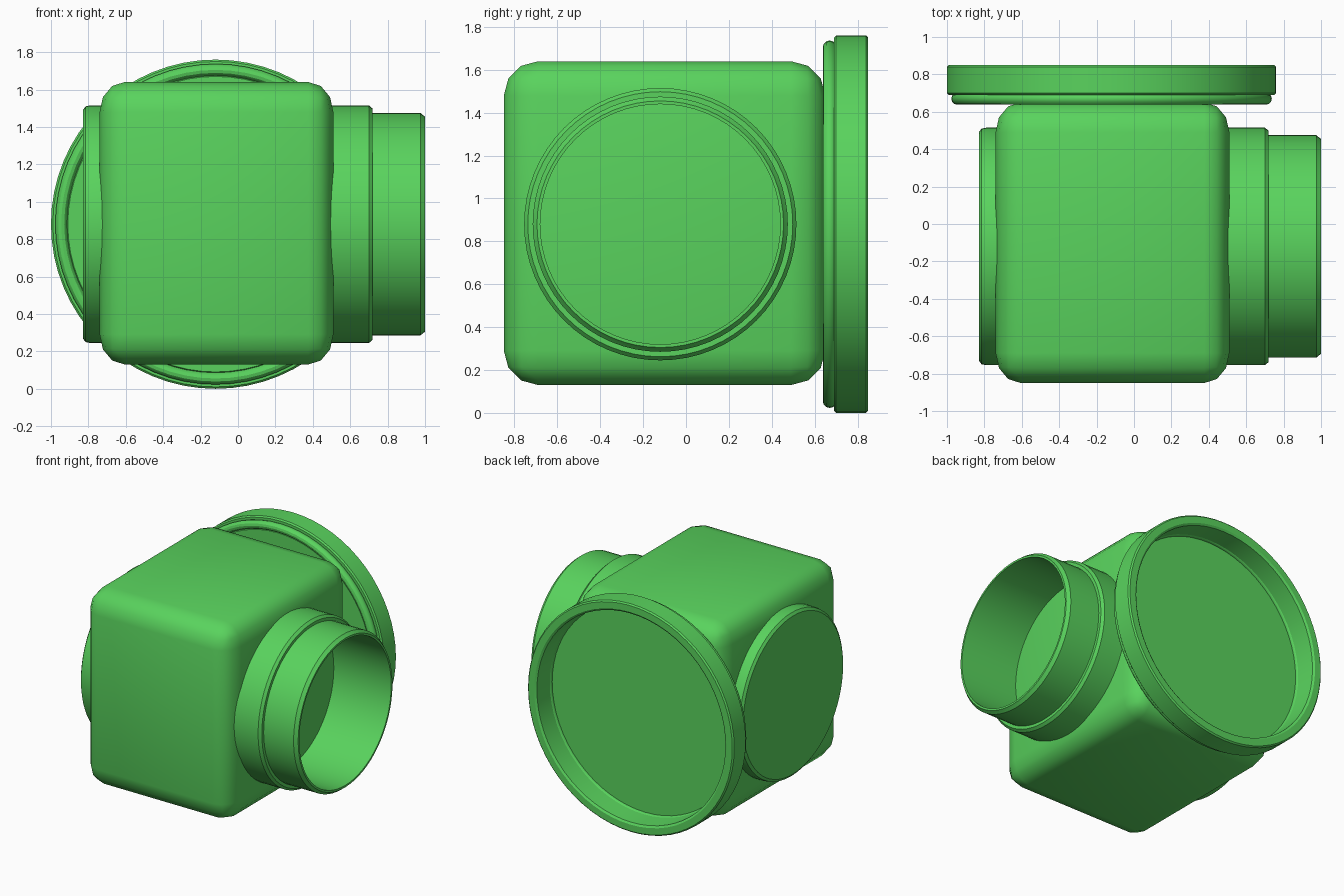
import bpy, bmesh, math
from mathutils import Vector

if "Cube" in bpy.data.objects:
    bpy.data.objects.remove(bpy.data.objects["Cube"])

CX, CY, CZ = -0.12, -0.12, 0.88   # shared axis centres of the round parts

green = bpy.data.materials.new("green")
green.diffuse_color = (0.10, 0.65, 0.11, 1)
green.use_nodes = True
green.node_tree.nodes["Principled BSDF"].inputs["Base Color"].default_value = green.diffuse_color


def finish(name, bm, angle):
    bmesh.ops.remove_doubles(bm, verts=bm.verts, dist=1e-5)
    bmesh.ops.recalc_face_normals(bm, faces=bm.faces)
    mesh = bpy.data.meshes.new(name)
    bm.to_mesh(mesh)
    bm.free()
    mesh.materials.append(green)
    ob = bpy.data.objects.new(name, mesh)
    bpy.context.collection.objects.link(ob)
    bpy.ops.object.select_all(action='DESELECT')
    bpy.context.view_layer.objects.active = ob
    ob.select_set(True)
    bpy.ops.object.shade_smooth_by_angle(angle=math.radians(angle))
    return ob


def lathe(name, profile, axis, closed=False, steps=64):
    """Turn (position along axis, radius) points around the x or y axis."""
    bm = bmesh.new()
    if axis == 'X':
        pts = [(a, CY, CZ + r) for a, r in profile]
        cent, direction = (0, CY, CZ), (1, 0, 0)
    else:
        pts = [(CX, a, CZ + r) for a, r in profile]
        cent, direction = (CX, 0, CZ), (0, 1, 0)
    vs = [bm.verts.new(p) for p in pts]
    edges = [bm.edges.new(p) for p in zip(vs, vs[1:])]
    if closed:
        edges.append(bm.edges.new((vs[-1], vs[0])))
    bmesh.ops.spin(bm, geom=vs + edges, cent=cent, axis=direction,
                   angle=2 * math.pi, steps=steps)
    return finish(name, bm, 30)


# Main housing: rounded cube squashed along x
bm = bmesh.new()
bmesh.ops.create_cube(bm, size=1.5)
bmesh.ops.bevel(bm, geom=bm.edges[:], offset=0.16, segments=3,
                profile=0.5, affect='EDGES')
bmesh.ops.scale(bm, vec=(1.25 / 1.5, 1, 1.51 / 1.5), verts=bm.verts)
bmesh.ops.translate(bm, vec=Vector((-0.115, -0.10, 0.885)), verts=bm.verts)
finish("housing", bm, 40)

# Open pipe with stepped collar on the right
lathe("pipe_socket", [
    (0.47, 0.56), (0.47, 0.635), (0.70, 0.635), (0.72, 0.618),
    (0.72, 0.595), (0.975, 0.595), (0.99, 0.582), (1.0, 0.575),
    (1.0, 0.56), (0.67, 0.56)], 'X', closed=True)

# Closed round boss on the left
lathe("side_cap", [
    (-0.68, 0), (-0.68, 0.635), (-0.79, 0.635), (-0.815, 0.63),
    (-0.83, 0.61), (-0.83, 0)], 'X')

# Large dished flange on the back
lathe("back_flange", [
    (0.66, 0), (0.66, 0.79), (0.69, 0.81), (0.69, 0.87), (0.70, 0.88),
    (0.84, 0.88), (0.85, 0.87), (0.85, 0.82), (0.84, 0.805),
    (0.67, 0.80), (0.67, 0)], 'Y')

# Round sealing ring in front of the flange
ring = [(0.67 + 0.032 * math.cos(i * math.pi / 6),
         0.825 + 0.032 * math.sin(i * math.pi / 6)) for i in range(12)]
lathe("sealing_ring", ring, 'Y', closed=True)
